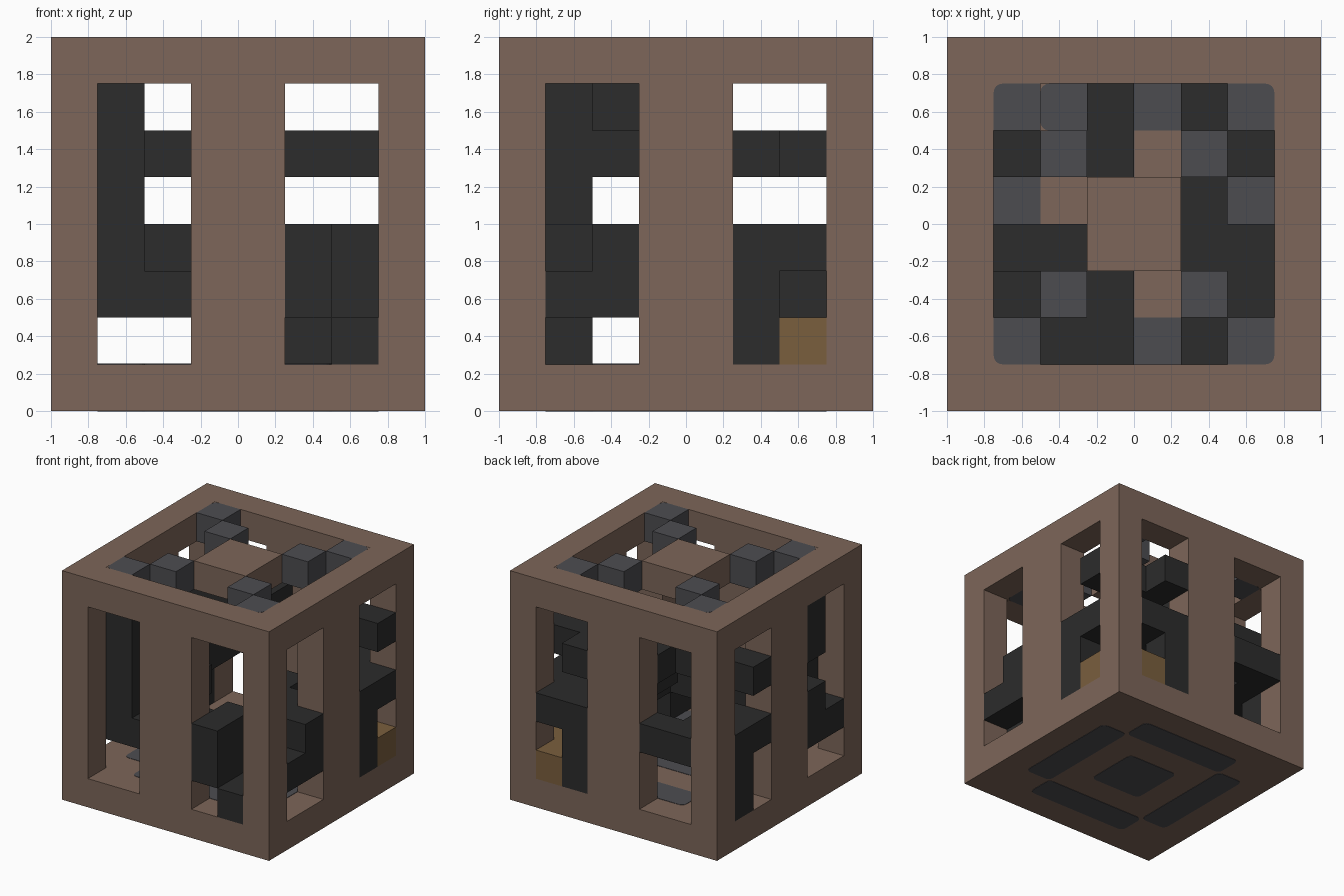
import bpy
import bmesh
import math
from itertools import product

if "Cube" in bpy.data.objects:
    bpy.data.objects.remove(bpy.data.objects["Cube"], do_unlink=True)

CELL = 0.25
N = 8


def material(name, rgb):
    m = bpy.data.materials.new(name)
    m.use_nodes = True
    m.diffuse_color = (*rgb, 1)
    m.node_tree.nodes["Principled BSDF"].inputs["Base Color"].default_value = (*rgb, 1)
    return m


brown = material("brown", (0.205, 0.133, 0.1))
grey = material("slate_grey", (0.073, 0.073, 0.081))
black = material("charcoal", (0.025, 0.025, 0.025))
tan = material("tan", (0.195, 0.114, 0.048))


def finish(name, bm, mat):
    bmesh.ops.recalc_face_normals(bm, faces=bm.faces)
    mesh = bpy.data.meshes.new(name)
    bm.to_mesh(mesh)
    bm.free()
    mesh.materials.append(mat)
    ob = bpy.data.objects.new(name, mesh)
    bpy.context.collection.objects.link(ob)
    return ob


def cells_object(name, cells, mat):
    """Closed skin around a set of grid cells."""
    cells = set(cells)
    bm = bmesh.new()
    verts = {}

    def vert(p):
        if p not in verts:
            x, y, z = (c * CELL for c in p)
            verts[p] = bm.verts.new((x - 1, y - 1, z))
        return verts[p]

    for c in cells:
        for axis, side in product(range(3), (0, 1)):
            near = list(c)
            near[axis] += 2 * side - 1
            if tuple(near) in cells:
                continue
            u, v = (axis + 1) % 3, (axis + 2) % 3
            ring = []
            for du, dv in ((0, 0), (1, 0), (1, 1), (0, 1)):
                p = list(c)
                p[axis] += side
                p[u] += du
                p[v] += dv
                ring.append(vert(tuple(p)))
            bm.faces.new(ring if side else ring[::-1])
    bmesh.ops.dissolve_limit(bm, angle_limit=math.radians(1),
                             verts=bm.verts, edges=bm.edges)
    return finish(name, bm, mat)


def box(name, low, high, mat, round_edges=None, radius=0.045):
    """Box whose chosen vertical edges are rounded."""
    bm = bmesh.new()
    bmesh.ops.create_cube(bm, size=1)
    for v in bm.verts:
        v.co = [(a + b) / 2 + t * (b - a) for a, b, t in zip(low, high, v.co)]
    if round_edges:
        edges = [e for e in bm.edges
                 if abs(e.verts[0].co.z - e.verts[1].co.z) > 1e-5 and round_edges(e.verts[0].co)]
        bmesh.ops.bevel(bm, geom=edges, offset=radius, segments=4,
                        profile=0.5, affect='EDGES')
    return finish(name, bm, mat)


# Outer frame: hollow box with two tall windows per side and an open top
WINDOW = (1, 2, 5, 6)


def is_frame(c):
    x, y, z = c
    if not any(i in (0, N - 1) for i in c):
        return False
    if 1 <= z <= 6:
        on_x, on_y = x in (0, N - 1), y in (0, N - 1)
        if on_x != on_y and (y if on_x else x) in WINDOW:
            return False
    if z == N - 1 and 1 <= x <= 6 and 1 <= y <= 6:
        return x in (3, 4) and y in (3, 4)
    return True


cells_object("frame", filter(is_frame, product(range(N), repeat=3)), brown)

# Grey top blocks on the diagonals, outer corners rounded into the frame
for sx, sy in product((-1, 1), repeat=2):
    for part, near, far in (("inner", 0.25, 0.5), ("corner", 0.5, 0.75)):
        xs, ys = sorted((sx * near, sx * far)), sorted((sy * near, sy * far))
        outer = (lambda p: abs(p.x) > 0.7 and abs(p.y) > 0.7) if part == "corner" else None
        box(f"top_{part}_block", (xs[0], ys[0], 1.75), (xs[1], ys[1], 2), grey, outer)
    xs, ys = sorted((sx * 0.7, sx * 0.75)), sorted((sy * 0.7, sy * 0.75))
    box("corner_filler", (xs[0], ys[0], 1.752), (xs[1], ys[1], 1.998), brown)

# Grey inlays on both sides of the floor
for z in (0, CELL):
    low, high = z - 0.003, z + 0.003
    box("floor_centre_inlay", (-0.25, -0.25, low), (0.25, 0.25, high), grey, lambda p: True)
    for s in (-1, 1):
        a, b = sorted((s * 0.5, s * 0.75))
        box("floor_side_inlay", (a, -0.5, low), (b, 0.5, high), grey, lambda p: True)
        box("floor_end_inlay", (-0.5, a, low), (0.5, b, high), grey, lambda p: True)


def column(x, y, *rows):
    return [(x, y, z) for z in rows]


# Interlocking dark bars, grouped by the side they pass through
bars = {
    "front_left_bar": column(1, 1, 2, 3, 4, 5, 6) + column(2, 1, 2)
        + column(3, 1, 2) + column(3, 2, 2),
    "front_right_bar": column(5, 0, 2, 3) + column(5, 1, 2, 3),
    "front_foot": column(6, 0, 1) + column(6, 1, 1),
    "right_front_bar": column(7, 1, 2) + column(7, 2, 2, 3) + column(6, 2, 2, 3)
        + column(6, 3, 3) + column(5, 3, 3) + column(5, 4, 3),
    "right_back_bar": column(7, 5, 1, 2, 3) + column(7, 6, 3)
        + column(6, 5, 3) + column(6, 6, 3),
    "back_left_bar": column(5, 7, 1, 2, 3) + column(6, 7, 3) + column(5, 6, 3),
    "back_upper_bar": column(5, 7, 5) + column(5, 6, 5) + column(6, 6, 5)
        + column(7, 6, 5),
    "back_right_bar": column(1, 7, 3) + column(2, 7, 3) + column(1, 6, 3),
    "left_back_bar": column(0, 6, 1, 2, 3) + column(0, 5, 3) + column(1, 5, 3),
    "left_upper_bar": column(0, 5, 5) + column(1, 5, 5) + column(2, 5, 5)
        + column(3, 5, 5) + column(3, 6, 5),
    "left_front_bar": column(0, 1, 2) + column(0, 2, 2, 3) + column(1, 2, 2, 3)
        + column(2, 2, 3) + column(1, 3, 3) + column(2, 3, 3),
    "left_top_hook": column(0, 2, 5, 6) + column(1, 2, 5),
}
for name, cells in bars.items():
    cells_object(name, cells, black)

# Tan key block in the back corner, reaching both windows
cells_object("key_block", column(6, 6, 1) + column(7, 6, 1) + column(6, 7, 1), tan)
